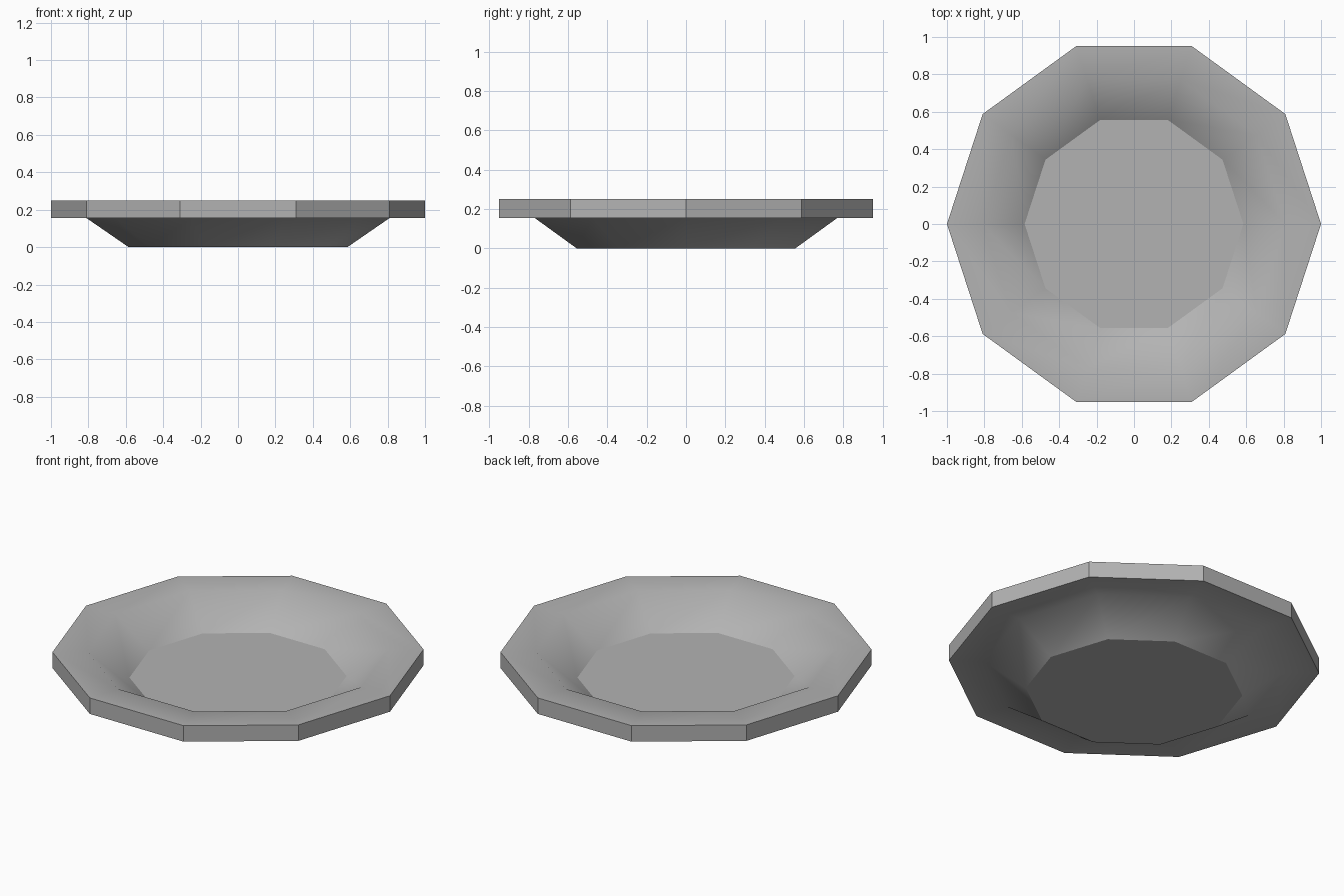
import bpy
import bmesh
from math import cos, sin, tau

default_cube = bpy.data.objects.get("Cube")
if default_cube:
    bpy.data.objects.remove(default_cube, do_unlink=True)

SIDES = 10
RIM_RADIUS, SHOULDER_RADIUS, FLOOR_RADIUS = 1.0, 0.81, 0.585
RIM_BASE, THICKNESS = 0.155, 0.095

# One plain grey for the whole dish
grey = bpy.data.materials.new("plain_grey")
grey.use_nodes = True
colour = (0.45, 0.45, 0.45, 1)
grey.diffuse_color = colour
grey.node_tree.nodes["Principled BSDF"].inputs["Base Color"].default_value = colour

bm = bmesh.new()


def ring(radius, z):
    return [bm.verts.new((radius * cos(tau * i / SIDES), radius * sin(tau * i / SIDES), z))
            for i in range(SIDES)]


def band(a, b, smooth):
    for i in range(SIDES):
        j = (i + 1) % SIDES
        bm.faces.new((a[i], a[j], b[j], b[i])).smooth = smooth


# Cross-section from the underside centre, round the rim, to the inner floor
profile = [(FLOOR_RADIUS, 0), (SHOULDER_RADIUS, RIM_BASE), (RIM_RADIUS, RIM_BASE),
           (RIM_RADIUS, RIM_BASE + THICKNESS), (SHOULDER_RADIUS, RIM_BASE + THICKNESS),
           (FLOOR_RADIUS, THICKNESS)]
rings = [ring(r, z) for r, z in profile]
for k, (lower, upper) in enumerate(zip(rings, rings[1:])):
    band(lower, upper, smooth=(k != 2))

# Flat base and floor
bm.faces.new(rings[0])
bm.faces.new(rings[-1])
bmesh.ops.recalc_face_normals(bm, faces=bm.faces)

# Keep the flat faces crisp and blend the sloped wall into the lip
for edge in bm.edges:
    edge.smooth = all(face.smooth for face in edge.link_faces)

mesh = bpy.data.meshes.new("dish")
bm.to_mesh(mesh)
bm.free()
mesh.materials.append(grey)
dish = bpy.data.objects.new("dish", mesh)
bpy.context.collection.objects.link(dish)
